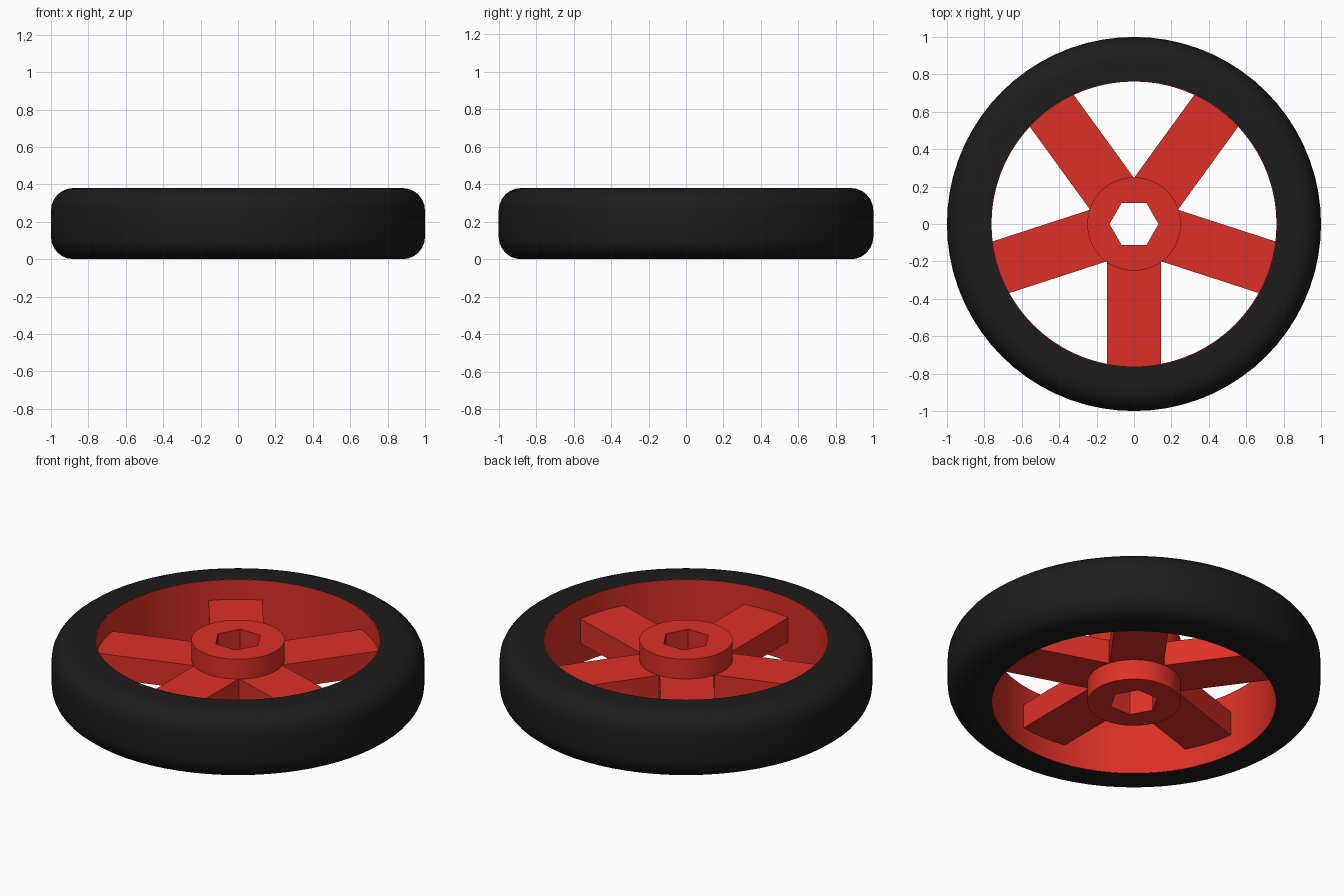
import bpy, bmesh
from math import pi, sin, cos, radians
from mathutils import Matrix

if "Cube" in bpy.data.objects:
    bpy.data.objects.remove(bpy.data.objects["Cube"])

SEG = 72
H = 0.38


def material(name, color):
    m = bpy.data.materials.new(name)
    m.diffuse_color = color
    m.use_nodes = True
    m.node_tree.nodes["Principled BSDF"].inputs["Base Color"].default_value = m.diffuse_color
    return m


RED = material("red_plastic", (0.72, 0.03, 0.02, 1))
BLACK = material("black_rubber", (0.012, 0.012, 0.012, 1))


def finish(name, bm, mat, smooth=True):
    bmesh.ops.recalc_face_normals(bm, faces=bm.faces)
    me = bpy.data.meshes.new(name)
    bm.to_mesh(me)
    bm.free()
    me.materials.append(mat)
    ob = bpy.data.objects.new(name, me)
    bpy.context.collection.objects.link(ob)
    if smooth:
        bpy.ops.object.select_all(action='DESELECT')
        ob.select_set(True)
        bpy.context.view_layer.objects.active = ob
        bpy.ops.object.shade_smooth_by_angle(angle=radians(30))
    return ob


def round_ring(name, profile, mat):
    """Sweep a closed section around z; a radius may be a function of angle."""
    bm = bmesh.new()
    rings = []
    for i in range(SEG):
        a = 2 * pi * i / SEG
        ring = []
        for r, z in profile:
            d = r(a) if callable(r) else r
            ring.append(bm.verts.new((d * cos(a), d * sin(a), z)))
        rings.append(ring)
    n = len(profile)
    for i in range(SEG):
        p, q = rings[i], rings[(i + 1) % SEG]
        for j in range(n):
            k = (j + 1) % n
            bm.faces.new((p[j], q[j], q[k], p[k]))
    return finish(name, bm, mat)


# Tyre: flat inner wall, rounded outer shoulders
C = 0.12
section = [(0.765, 0)]
for cz, start in ((C, -90), (H - C, 0)):
    for s in range(7):
        a = radians(start + s * 15)
        section.append((1 - C + C * cos(a), cz + C * sin(a)))
section.append((0.765, H))
round_ring("tyre", section, BLACK)

# Rim lining the inside of the tyre
round_ring("rim", [(0.762, 0.001), (0.78, 0.001),
                   (0.78, H - 0.001), (0.762, H - 0.001)], RED)


# Hub with hexagonal axle hole
def hexagon(a):
    return 0.131 * cos(pi / 6) / cos(a % (pi / 3) - pi / 6)


round_ring("hub", [(hexagon, 0), (0.25, 0), (0.25, H), (hexagon, H)], RED)

# Five straight spokes
R0, R1, WIDTH, Z0, Z1 = 0.2, 0.773, 0.29, 0.12, 0.263
for i in range(5):
    bm = bmesh.new()
    place = (Matrix.Rotation(radians(-90 + 72 * i), 4, 'Z')
             @ Matrix.Translation(((R0 + R1) / 2, 0, (Z0 + Z1) / 2))
             @ Matrix.Diagonal((R1 - R0, WIDTH, Z1 - Z0, 1)))
    bmesh.ops.create_cube(bm, size=1, matrix=place)
    finish(f"spoke_{i + 1}", bm, RED, smooth=False)
